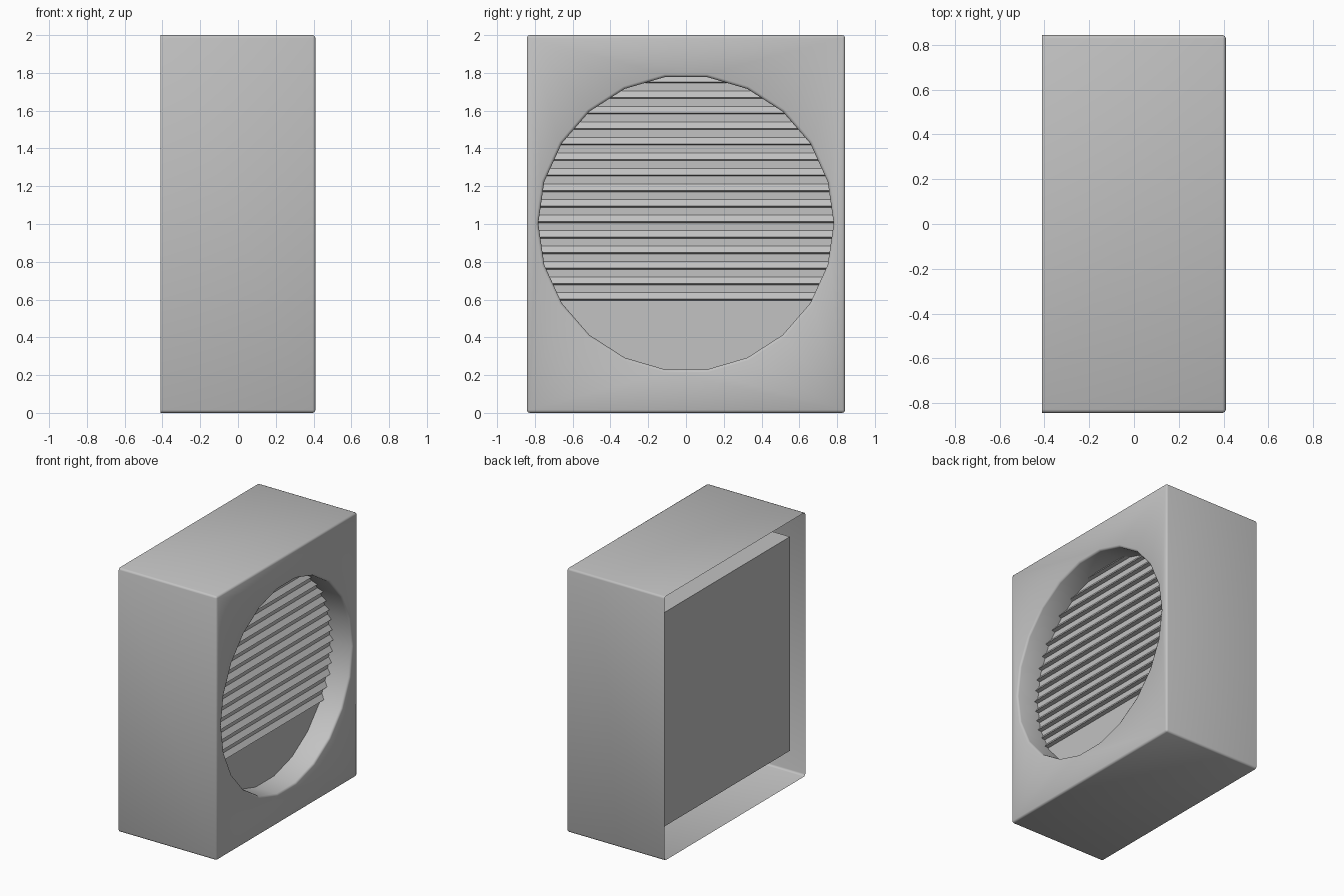
import bpy, bmesh, math
from mathutils import Vector

cube = bpy.data.objects.get("Cube")
if cube:
    bpy.data.objects.remove(cube, do_unlink=True)

BACK, FRONT, HALF_Y, HEIGHT = -0.41, 0.41, 0.843, 2.0
HOLE_R, HOLE_Z, SIDES = 0.782, 1.004, 22
PANEL_X, EDGE = 0.225, 0.015

grey = bpy.data.materials.new("plain grey")
grey.use_nodes = True
colour = (0.54, 0.54, 0.54, 1)
grey.diffuse_color = colour
grey.node_tree.nodes["Principled BSDF"].inputs["Base Color"].default_value = colour


def add_object(name, bm, smooth):
    mesh = bpy.data.meshes.new(name)
    bm.to_mesh(mesh)
    bm.free()
    mesh.materials.append(grey)
    obj = bpy.data.objects.new(name, mesh)
    bpy.context.collection.objects.link(obj)
    if smooth:
        bpy.ops.object.select_all(action="DESELECT")
        obj.select_set(True)
        bpy.context.view_layer.objects.active = obj
        bpy.ops.object.shade_smooth_by_angle(angle=math.radians(50))
    return obj


def soften(bm, edges):
    bmesh.ops.bevel(bm, geom=edges, offset=EDGE, segments=2, profile=0.5, affect="EDGES")
    bm.normal_update()


# Thin casing, open at the back, with softened edges
bm = bmesh.new()
bmesh.ops.create_cube(bm, size=1)
for v in bm.verts:
    v.co = Vector((v.co.x * (FRONT - BACK), v.co.y * 2 * HALF_Y, (v.co.z + 0.5) * HEIGHT))
bm.normal_update()
bmesh.ops.delete(bm, geom=[f for f in bm.faces if f.normal.x < -0.9], context="FACES")
soften(bm, [e for e in bm.edges if not e.is_boundary])

# Round opening cut through the front face
front = max(bm.faces, key=lambda f: f.normal.x * f.calc_area())
outline = list(front.edges)
bmesh.ops.delete(bm, geom=[front], context="FACES_ONLY")
ring = []
for i in range(SIDES):
    a = math.tau * i / SIDES
    ring.append(bm.verts.new((FRONT, HOLE_R * math.cos(a), HOLE_Z + HOLE_R * math.sin(a))))
rim = [bm.edges.new((ring[i], ring[(i + 1) % SIDES])) for i in range(SIDES)]
bmesh.ops.triangle_fill(bm, edges=outline + rim, use_beauty=True, normal=(1, 0, 0))

# Round wall going in to the louvre panel, with a softened rim
inner = [bm.verts.new((PANEL_X, v.co.y, v.co.z)) for v in ring]
for i in range(SIDES):
    j = (i + 1) % SIDES
    bm.faces.new((ring[i], ring[j], inner[j], inner[i]))
bmesh.ops.recalc_face_normals(bm, faces=bm.faces)
if max(bm.faces, key=lambda f: f.calc_center_median().z).normal.z < 0:
    bmesh.ops.reverse_faces(bm, faces=bm.faces)
soften(bm, rim)
add_object("casing", bm, True)

# Inner block whose front carries a row of pointed, sloping louvres
BLOCK_BACK, BLOCK_TOP, BLOCK_BOTTOM, BLOCK_Y = -0.32, 1.81, 0.188, 0.788
PITCH, DEPTH, LIP, LOWEST, COUNT = 0.0821, 0.028, 0.006, 0.596, 15
profile = [(BLOCK_BACK, BLOCK_BOTTOM), (PANEL_X, BLOCK_BOTTOM)]
for i in range(COUNT):
    z = LOWEST + i * PITCH
    profile += [(PANEL_X, z), (PANEL_X + DEPTH, z + LIP), (PANEL_X, z + PITCH / 2)]
profile += [(PANEL_X, BLOCK_TOP), (BLOCK_BACK, BLOCK_TOP)]

bm = bmesh.new()
side = bm.faces.new([bm.verts.new((x, -BLOCK_Y, z)) for x, z in profile])
new = bmesh.ops.extrude_face_region(bm, geom=[side])["geom"]
bmesh.ops.translate(bm, vec=(0, 2 * BLOCK_Y, 0),
                    verts=[g for g in new if isinstance(g, bmesh.types.BMVert)])
bmesh.ops.recalc_face_normals(bm, faces=bm.faces)
add_object("louvre_block", bm, False)
